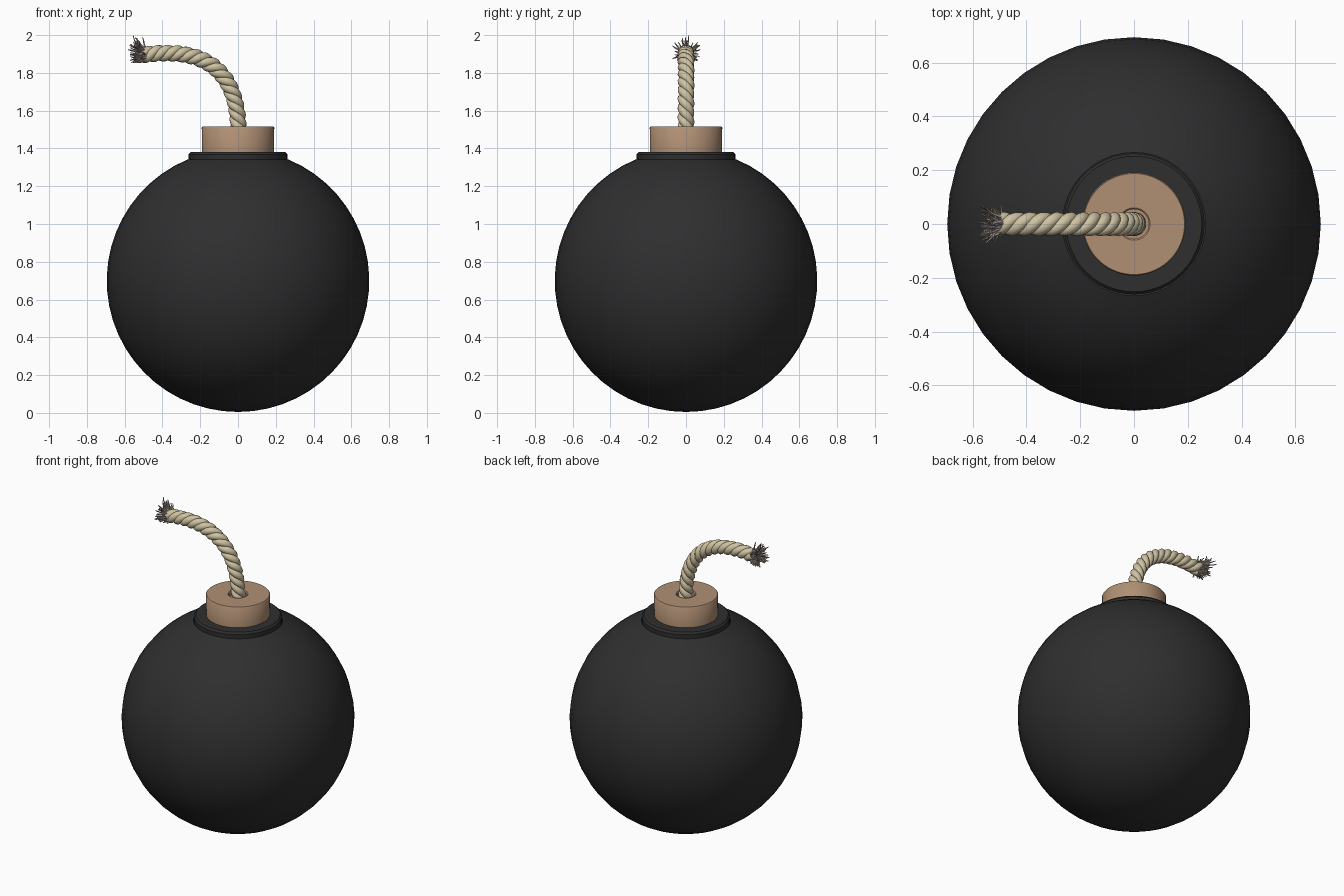
import bpy, bmesh, math, random
from mathutils import Vector
from mathutils.geometry import interpolate_bezier

random.seed(4)
if "Cube" in bpy.data.objects:
    bpy.data.objects.remove(bpy.data.objects["Cube"])


def material(name, rgb, rough=0.8):
    m = bpy.data.materials.new(name)
    m.use_nodes = True
    m.diffuse_color = (*rgb, 1)
    bsdf = m.node_tree.nodes["Principled BSDF"]
    bsdf.inputs["Base Color"].default_value = (*rgb, 1)
    bsdf.inputs["Roughness"].default_value = rough
    return m


black = material("matte black", (0.028, 0.028, 0.028))
wood = material("cork brown", (0.44, 0.28, 0.175))
twine = material("rope beige", (0.62, 0.54, 0.36))
ash = material("frayed grey", (0.42, 0.36, 0.33))


def link(name, mesh, mat, angle=40):
    obj = bpy.data.objects.new(name, mesh)
    bpy.context.collection.objects.link(obj)
    mesh.materials.clear()
    mesh.materials.append(mat)
    bpy.ops.object.select_all(action="DESELECT")
    obj.select_set(True)
    bpy.context.view_layer.objects.active = obj
    bpy.ops.object.shade_smooth_by_angle(angle=math.radians(angle))
    return obj


def lathe(name, profile, mat, steps):
    """Spin an (r, z) profile around the z axis."""
    bm = bmesh.new()
    verts = [bm.verts.new((r, 0, z)) for r, z in profile]
    edges = [bm.edges.new(pair) for pair in zip(verts, verts[1:])]
    bmesh.ops.spin(bm, geom=verts + edges, cent=(0, 0, 0), axis=(0, 0, 1),
                   angle=math.tau, steps=steps)
    bmesh.ops.remove_doubles(bm, verts=bm.verts, dist=1e-4)
    bmesh.ops.recalc_face_normals(bm, faces=bm.faces)
    mesh = bpy.data.meshes.new(name)
    bm.to_mesh(mesh)
    bm.free()
    return link(name, mesh, mat)


def tubes(name, paths, radius, mat, resolution):
    """Sweep round tubes along lists of (point, thickness)."""
    curve = bpy.data.curves.new(name, "CURVE")
    curve.dimensions = "3D"
    curve.bevel_depth = radius
    curve.bevel_resolution = resolution
    curve.use_fill_caps = True
    for path in paths:
        spline = curve.splines.new("POLY")
        spline.points.add(len(path) - 1)
        for p, (co, thick) in zip(spline.points, path):
            p.co = (*co, 1)
            p.radius = thick
    temp = bpy.data.objects.new(name + "_path", curve)
    bpy.context.collection.objects.link(temp)
    bpy.context.view_layer.update()
    graph = bpy.context.evaluated_depsgraph_get()
    mesh = bpy.data.meshes.new_from_object(temp.evaluated_get(graph))
    bpy.data.objects.remove(temp)
    return link(name, mesh, mat, 70)


# Round body, cut open under the collar
R, CENTRE = 0.695, 0.7
ball = []
for i in range(25):
    a = math.radians(157.5) * i / 24
    ball.append((R * math.sin(a), CENTRE - R * math.cos(a)))
lathe("body", ball, black, 40)

# Collar with a softened rim
lathe("collar", [(0.26, 1.3), (0.262, 1.368), (0.252, 1.38), (0.0, 1.38)], black, 48)

# Stopper with a hole for the fuse
lathe("stopper", [(0.0, 1.37), (0.19, 1.37), (0.192, 1.51), (0.188, 1.515),
                  (0.06, 1.515), (0.055, 1.51), (0.055, 1.44), (0.0, 1.44)], wood, 48)

# Fuse: three strands twisted about a bent centre line
line = interpolate_bezier(Vector((0, 0, 1.44)), Vector((0.02, 0, 1.8)),
                          Vector((-0.16, 0, 1.945)), Vector((-0.5, 0, 1.895)), 160)
side = Vector((0, 1, 0))
PITCH = 0.15
strands = [[], [], []]
travelled = 0.0
for i, p in enumerate(line):
    before, after = line[max(i - 1, 0)], line[min(i + 1, len(line) - 1)]
    tangent = (after - before).normalized()
    up = tangent.cross(side)
    travelled += (p - before).length
    for k, strand in enumerate(strands):
        a = -math.tau * (travelled / PITCH + k / 3)
        strand.append((p + 0.021 * (side * math.cos(a) + up * math.sin(a)), 1))
tubes("fuse_strands", strands, 0.0235, twine, 3)


# Frayed tip: loose fibres bending outward from the end of the fuse
def fibre(reach, length):
    a = random.uniform(0, math.tau)
    spread = Vector((0, math.cos(a), math.sin(a)))
    start = Vector((-0.485, 0, 1.895)) + spread * random.uniform(0.005, 0.037)
    forward = Vector((-random.uniform(0.3, 1) * length, 0, 0.012))
    out = spread * random.uniform(0.2, 1) * reach
    mid = start + forward * 0.6 + out * 0.3
    curl = Vector([random.uniform(-0.018, 0.018) for _ in range(3)])
    end = start + forward + out + curl
    end.z = max(end.z, 1.855)
    pts = interpolate_bezier(start, mid, mid + curl, end, 7)
    return [(p, 1 - 0.09 * i) for i, p in enumerate(pts)]


tubes("frayed_fibres", [fibre(0.042, 0.08) for _ in range(110)], 0.0055, ash, 1)
tubes("loose_threads", [fibre(0.035, 0.065) for _ in range(25)], 0.005, twine, 1)

# A few long wisps standing up from the tip
wisps = []
for dx, dy, z in ((-0.055, 0.015, 1.997), (-0.035, -0.02, 1.985), (-0.05, 0.06, 1.95),
                  (-0.02, -0.06, 1.96), (-0.03, 0.065, 1.9), (-0.04, -0.06, 1.88)):
    base = Vector((-0.5, dy * 0.3, 1.905))
    tip = Vector((-0.5 + dx, dy, z))
    bend = base.lerp(tip, 0.5) + Vector((-0.015, 0, 0))
    wisps.append([(p, 1 - 0.1 * i) for i, p in
                  enumerate(interpolate_bezier(base, bend, bend, tip, 7))])
tubes("long_wisps", wisps, 0.006, ash, 1)
